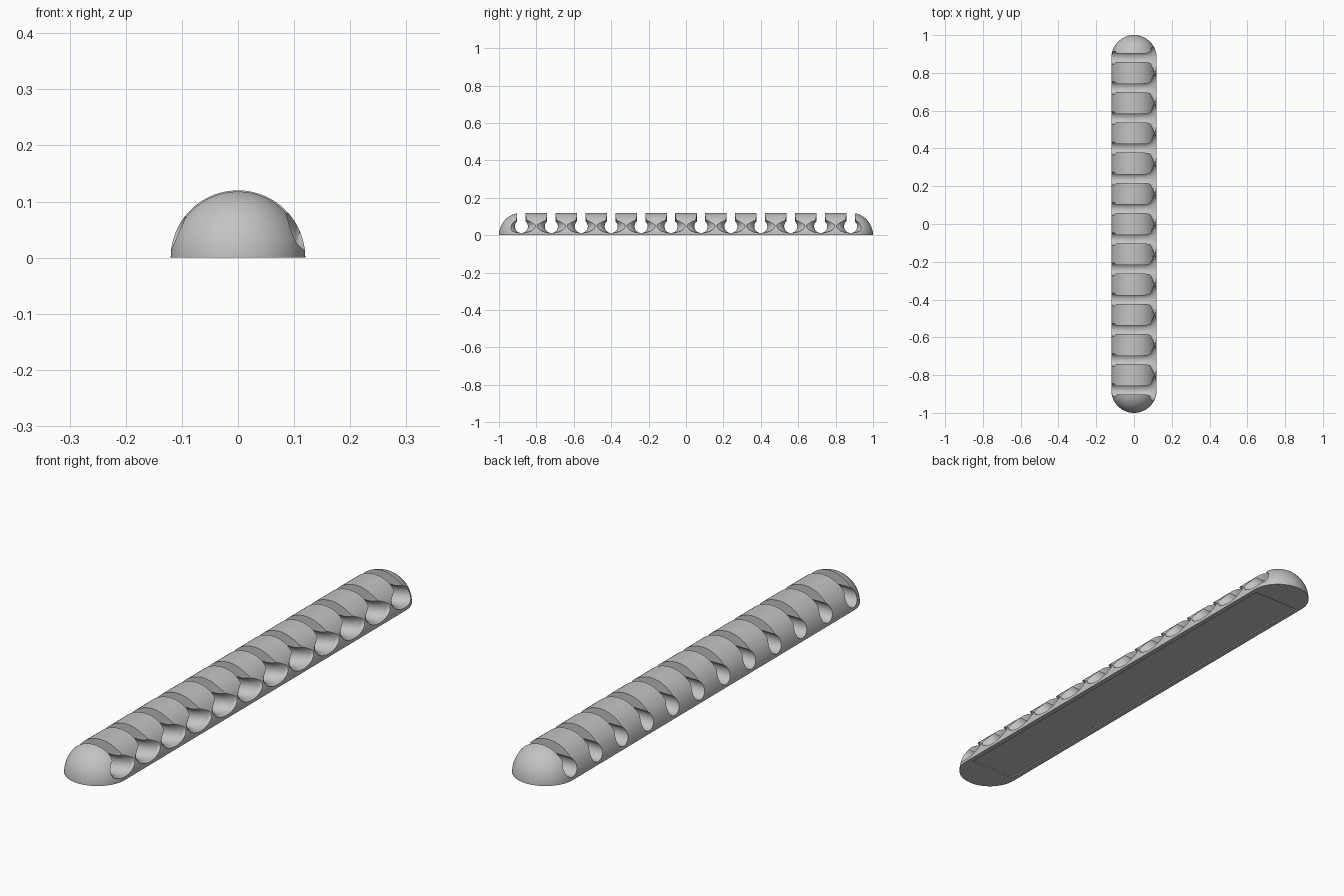
import bpy, bmesh, math
from mathutils import Matrix

R, HALF = 0.12, 0.88          # bar radius, half length of the straight part
PITCH, COUNT = 0.16, 12       # groove spacing and number

cube = bpy.data.objects.get("Cube")
if cube:
    bpy.data.objects.remove(cube, do_unlink=True)

grey = bpy.data.materials.new("plain_grey")
grey.use_nodes = True
colour = (0.55, 0.55, 0.55, 1)
grey.diffuse_color = colour
for node in grey.node_tree.nodes:
    if node.type == 'BSDF_PRINCIPLED':
        node.inputs["Base Color"].default_value = colour


def make_object(name, bm):
    bmesh.ops.recalc_face_normals(bm, faces=bm.faces)
    mesh = bpy.data.meshes.new(name)
    bm.to_mesh(mesh)
    bm.free()
    mesh.materials.append(grey)
    ob = bpy.data.objects.new(name, mesh)
    bpy.context.collection.objects.link(ob)
    return ob


def section(x):
    """Keyhole outline across the groove at x; it flares towards +x."""
    f, start, limit = 0.06, 0.05, 0.042
    d = min(max(x - start, 0), f)
    flare = min(f - math.sqrt(f * f - d * d), limit)
    width, neck = 0.035 + flare, 0.0225 + 0.5 * flare
    height = 0.035 + 0.2 * flare
    mid = 0.012 + height
    end = math.pi - math.asin(neck / width)
    steps = 20
    side = [(width * math.sin(end * i / steps), mid - height * math.cos(end * i / steps))
            for i in range(1, steps + 1)]
    side.append((neck, 0.2))
    return [(0, 0.012)] + side + [(-y, z) for y, z in reversed(side)]


# Rounded bar: a sphere pulled apart lengthwise and cut flat underneath
bm = bmesh.new()
bmesh.ops.create_uvsphere(bm, u_segments=96, v_segments=49, radius=R,
                          matrix=Matrix.Rotation(math.pi / 2, 4, 'X'))
for v in bm.verts:
    v.co.y += math.copysign(HALF, v.co.y)
bmesh.ops.bisect_plane(bm, geom=bm.verts[:] + bm.edges[:] + bm.faces[:], dist=1e-5,
                       plane_co=(0, 0, 0), plane_no=(0, 0, 1), clear_inner=True)
bmesh.ops.edgeloop_fill(bm, edges=[e for e in bm.edges if e.is_boundary])
bar = make_object("grooved_bar", bm)

# Groove cutters lofted along x
bm = bmesh.new()
stations = [-0.15, 0.05] + [0.05 + 0.004 * i for i in range(1, 16)] + [0.15]
for g in range(COUNT):
    y0 = (g - (COUNT - 1) / 2) * PITCH
    rings = [[bm.verts.new((x, y0 + y, z)) for y, z in section(x)] for x in stations]
    for a, b in zip(rings, rings[1:]):
        for i in range(len(a)):
            j = (i + 1) % len(a)
            bm.faces.new((a[i], a[j], b[j], b[i]))
    bm.faces.new(rings[0])
    bm.faces.new(rings[-1])
grooves = make_object("groove_cutter", bm)

# Shallow rectangular recess underneath
bm = bmesh.new()
bmesh.ops.create_cube(bm, size=1, matrix=Matrix.Diagonal((0.2, 1.73, 0.01, 1)))
recess = make_object("recess_cutter", bm)

# Cut the bar and keep the result
for cutter in (grooves, recess):
    cutter.hide_render = True
    mod = bar.modifiers.new(cutter.name, 'BOOLEAN')
    mod.operation = 'DIFFERENCE'
    mod.solver = 'EXACT'
    mod.object = cutter
bpy.context.view_layer.update()
result = bpy.data.meshes.new_from_object(
    bar.evaluated_get(bpy.context.evaluated_depsgraph_get()))
bar.modifiers.clear()
bar.data = result
for cutter in (grooves, recess):
    bpy.data.objects.remove(cutter, do_unlink=True)

# Smooth surfaces with crisp groove edges
bpy.ops.object.select_all(action='DESELECT')
bar.select_set(True)
bpy.context.view_layer.objects.active = bar
bpy.ops.object.shade_smooth_by_angle(angle=math.radians(30))
